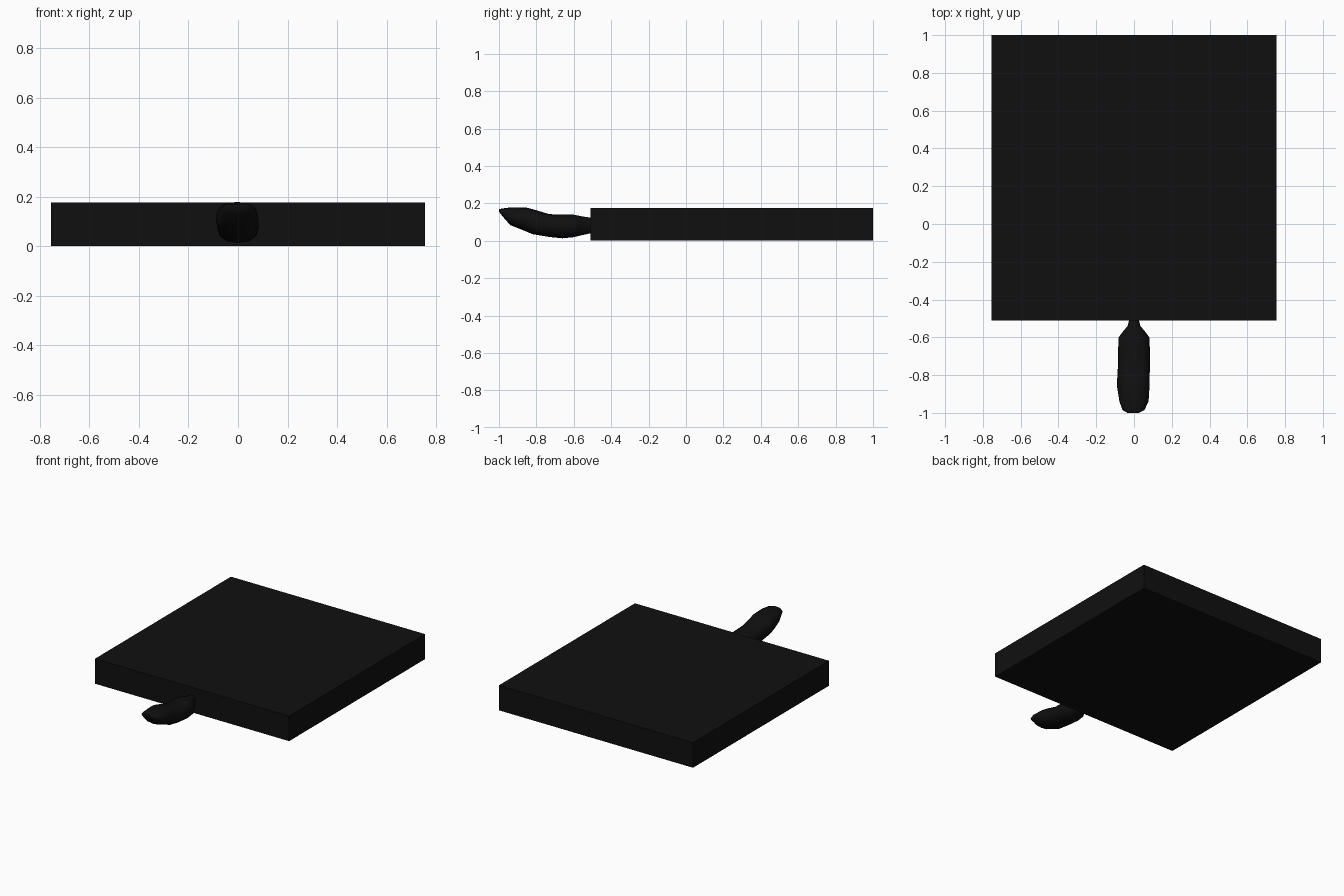
import bpy, bmesh, math

if "Cube" in bpy.data.objects:
    bpy.data.objects.remove(bpy.data.objects["Cube"])

black = bpy.data.materials.new("black")
black.diffuse_color = (0.005, 0.005, 0.005, 1)
black.use_nodes = True
black.node_tree.nodes["Principled BSDF"].inputs["Base Color"].default_value = black.diffuse_color


def make_object(name, bm):
    bmesh.ops.recalc_face_normals(bm, faces=bm.faces)
    mesh = bpy.data.meshes.new(name)
    bm.to_mesh(mesh)
    bm.free()
    mesh.materials.append(black)
    obj = bpy.data.objects.new(name, mesh)
    bpy.context.collection.objects.link(obj)
    return obj


# Square slab
bm = bmesh.new()
bmesh.ops.create_cube(bm, size=1)
bmesh.ops.scale(bm, verts=bm.verts, vec=(1.51, 1.51, 0.176))
bmesh.ops.translate(bm, verts=bm.verts, vec=(0, 0.245, 0.088))
make_object("slab", bm)

# Curved handle: y, half width, centre x, bottom z, top z
sections = [
    (-1.0, 0.03, -0.005, 0.157, 0.169),
    (-0.985, 0.058, -0.003, 0.135, 0.172),
    (-0.94, 0.077, 0.0, 0.084, 0.178),
    (-0.86, 0.086, -0.004, 0.052, 0.179),
    (-0.82, 0.086, -0.003, 0.035, 0.169),
    (-0.73, 0.084, 0.0, 0.02, 0.142),
    (-0.66, 0.084, 0.0, 0.013, 0.14),
    (-0.6, 0.081, 0.0, 0.019, 0.139),
    (-0.565, 0.055, 0.0, 0.028, 0.132),
    (-0.54, 0.034, 0.0, 0.033, 0.128),
    (-0.5, 0.024, 0.0, 0.042, 0.122),
]
SIDES = 12


def rounded(v):
    return math.copysign(abs(v) ** 0.85, v) if abs(v) > 1e-6 else 0


bm = bmesh.new()
rings = []
for y, half, cx, low, high in sections:
    ring = []
    for i in range(SIDES):
        a = math.tau * i / SIDES
        ring.append(bm.verts.new((cx + half * rounded(math.cos(a)), y,
                                  (low + high) / 2 + (high - low) / 2 * rounded(math.sin(a)))))
    rings.append(ring)
for r0, r1 in zip(rings, rings[1:]):
    for i in range(SIDES):
        j = (i + 1) % SIDES
        bm.faces.new((r0[i], r0[j], r1[j], r1[i]))
bm.faces.new(rings[0])
bm.faces.new(rings[-1])
handle = make_object("handle", bm)
bpy.context.view_layer.objects.active = handle
handle.select_set(True)
bpy.ops.object.shade_smooth_by_angle(angle=math.radians(50))
